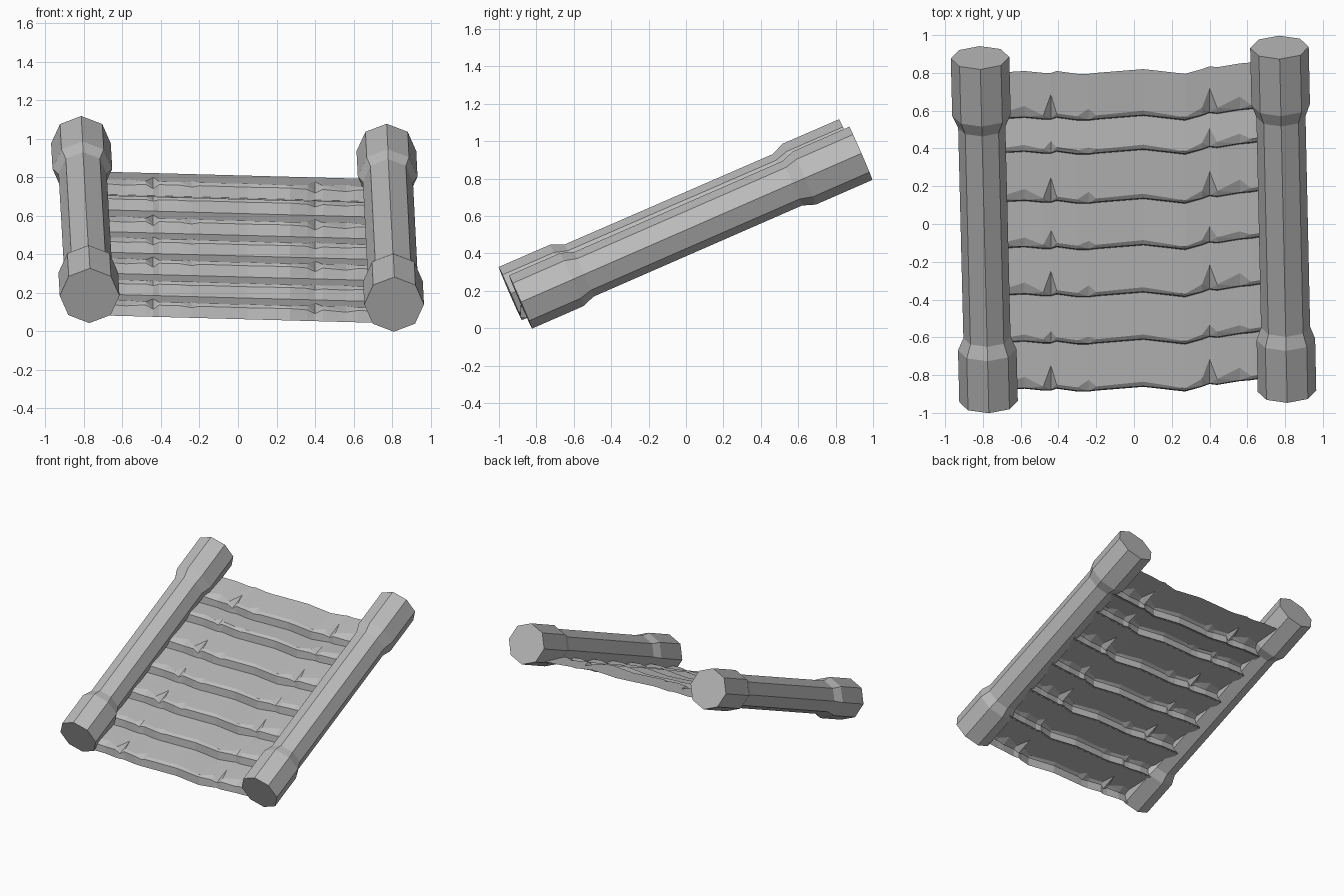
import bpy, bmesh, math, random
from mathutils import Vector

random.seed(4)
if "Cube" in bpy.data.objects:
    bpy.data.objects.remove(bpy.data.objects["Cube"], do_unlink=True)

grey = bpy.data.materials.new("plain_grey")
grey.use_nodes = True
grey.diffuse_color = (0.5, 0.5, 0.5, 1)
grey.node_tree.nodes["Principled BSDF"].inputs["Base Color"].default_value = grey.diffuse_color


def finish(bm, name):
    mesh = bpy.data.meshes.new(name)
    bm.to_mesh(mesh)
    bm.free()
    mesh.materials.append(grey)
    bpy.context.collection.objects.link(bpy.data.objects.new(name, mesh))


# Sloping octagonal post with a thick collar at each end
def post(name, start, end, slim):
    start, end = Vector(start), Vector(end)
    axis = (end - start).normalized()
    side = axis.cross(Vector((0, 0, 1))).normalized()
    up = side.cross(axis)
    length = (end - start).length
    thick = 0.155
    profile = [(0, thick), (0.3, thick), (0.37, slim),
               (length - 0.4, slim), (length - 0.33, thick), (length, thick)]
    bm = bmesh.new()
    rings = []
    for along, radius in profile:
        centre = start + axis * along
        rings.append([bm.verts.new(centre + radius * (side * math.cos(a) + up * math.sin(a)))
                      for a in (math.tau * i / 8 for i in range(8))])
    for a, b in zip(rings, rings[1:]):
        for i in range(8):
            bm.faces.new((a[i], a[i - 1], b[i - 1], b[i]))
    bm.faces.new(rings[0])
    bm.faces.new(rings[-1])
    bmesh.ops.recalc_face_normals(bm, faces=bm.faces)
    finish(bm, name)


post("left_post", (0.81, -0.885, 0.14), (0.77, 0.935, 0.935), 0.13)
post("right_post", (-0.77, -0.94, 0.185), (-0.815, 0.88, 0.975), 0.125)

# Plank edge stations: x, wander of the edge in y, depth of the chip in its upper edge
EDGE = [(-0.74, 0, 0.01), (-0.58, 0.01, 0.05), (-0.48, 0, 0.01), (-0.44, 0, 0.12),
        (-0.41, 0.01, 0.01), (-0.3, -0.005, 0.01), (-0.24, -0.005, 0.05), (-0.2, 0, 0.01),
        (0.05, 0.02, 0.015), (0.27, -0.005, 0.005), (0.36, 0.02, 0.03), (0.4, 0.035, 0.12),
        (0.44, 0.03, 0.02), (0.56, 0.05, 0.06), (0.62, 0.055, 0.01), (0.74, 0.075, 0.01)]
FRONTS = [-0.87, -0.62, -0.37, -0.12, 0.125, 0.385, 0.565, 0.8]


# Height of a plank's upper front edge
def ledge(x, y):
    return 0.518 + 0.436 * y - 0.027 * x


# Chipped planks stepping up the slope, each a front face and a tread
for n, (front, back) in enumerate(zip(FRONTS, FRONTS[1:])):
    last = n == len(FRONTS) - 2
    bm = bmesh.new()
    columns = []
    for x, wander, chip in EDGE:
        if chip > 0.02:
            chip *= 1 if n % 2 == 0 else random.uniform(0.4, 0.8)
        low = ledge(x, front)
        high = ledge(x, back) - 0.072 if not last else low + 0.045
        y0, y1 = front + wander, back + wander
        tread = y1 - y0

        def on_tread(t):
            return (x, y0 + tread * t, low + (high - low) * t)

        points = [(x, y0 - 0.012, low - 0.075),
                  (x, y0 - 0.008, low - 0.012 - chip * 0.2),
                  on_tread(chip / tread),
                  on_tread(0.8),
                  on_tread(1)]
        columns.append([bm.verts.new(p) for p in points])
    for a, b in zip(columns, columns[1:]):
        for i in range(len(a) - 1):
            bm.faces.new((a[i], b[i], b[i + 1], a[i + 1]))
    bmesh.ops.triangulate(bm, faces=bm.faces)
    finish(bm, f"plank_{n + 1}")
